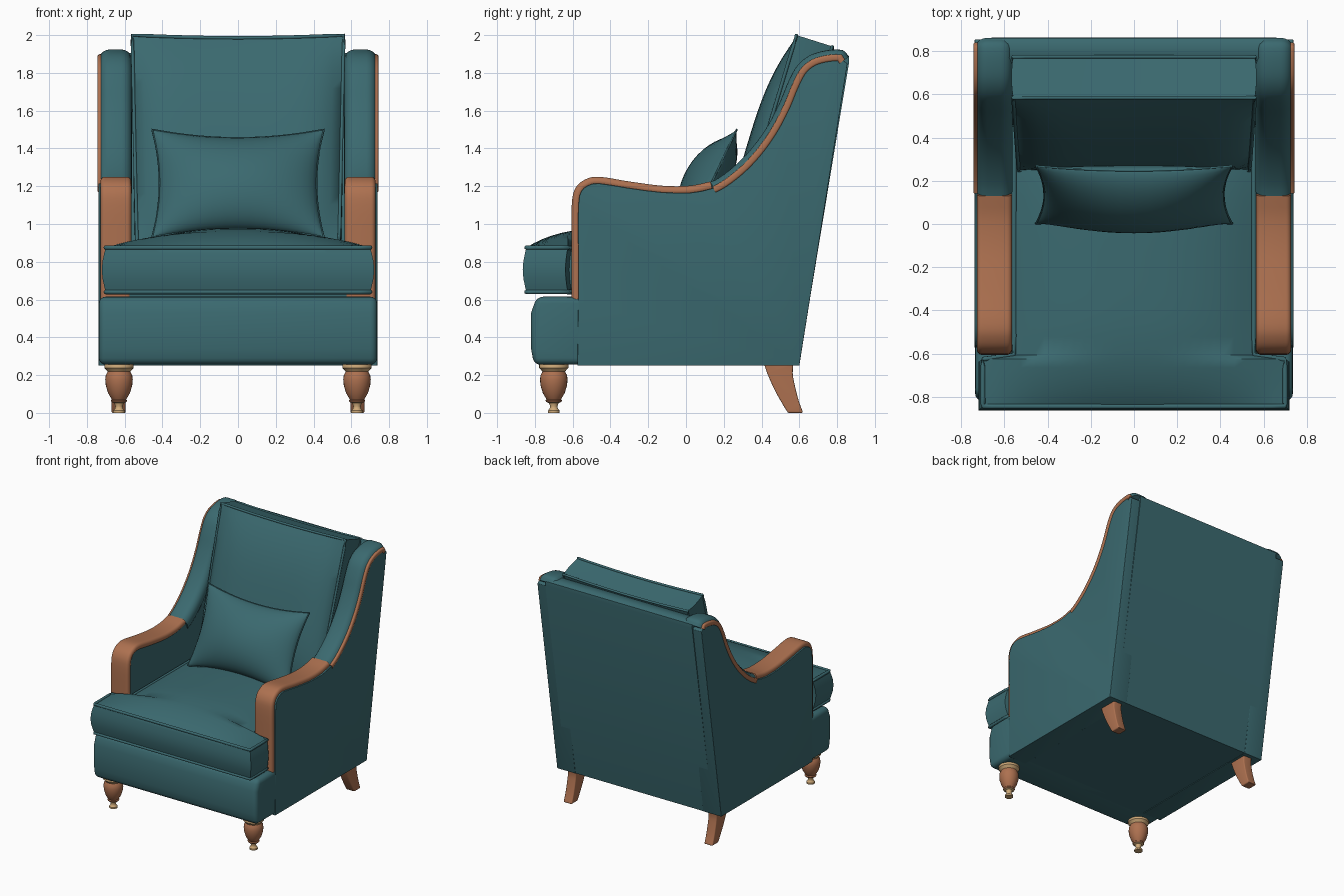
import bpy, bmesh, math
from mathutils import Vector

if "Cube" in bpy.data.objects:
    bpy.data.objects.remove(bpy.data.objects["Cube"])


def material(name, rgb):
    m = bpy.data.materials.new(name)
    m.diffuse_color = (*rgb, 1)
    m.use_nodes = True
    m.node_tree.nodes["Principled BSDF"].inputs["Base Color"].default_value = m.diffuse_color
    return m


TEAL = material("teal fabric", (0.043, 0.142, 0.160))
WOOD = material("warm wood", (0.42, 0.165, 0.08))
CREAM = material("pale wood", (0.62, 0.40, 0.19))


def finish(name, bm, mats, bevel=0, rule=None, angle=40):
    """Bevel sharp edges, turn the bmesh into a smooth-shaded object."""
    bmesh.ops.recalc_face_normals(bm, faces=bm.faces)
    if bevel:
        sharp = [e for e in bm.edges if e.is_manifold and e.calc_face_angle() > 0.6]
        bmesh.ops.bevel(bm, geom=sharp, offset=bevel, segments=4, profile=0.5,
                        affect='EDGES', clamp_overlap=True)
    if rule:
        for f in bm.faces:
            f.material_index = rule(f.calc_center_median())
    me = bpy.data.meshes.new(name)
    bm.to_mesh(me)
    bm.free()
    ob = bpy.data.objects.new(name, me)
    bpy.context.collection.objects.link(ob)
    for m in mats:
        me.materials.append(m)
    bpy.ops.object.select_all(action='DESELECT')
    ob.select_set(True)
    bpy.context.view_layer.objects.active = ob
    bpy.ops.object.shade_smooth_by_angle(angle=math.radians(angle))
    return ob


def skin(bm, rings, closed=False):
    """Join equal rings of points with quads; cap the ends, or close the loop."""
    vs = [[bm.verts.new(p) for p in r] for r in rings]
    n = len(vs[0])
    pairs = list(zip(vs, vs[1:])) + ([(vs[-1], vs[0])] if closed else [])
    for a, b in pairs:
        for i in range(n):
            bm.faces.new((a[i], a[(i + 1) % n], b[(i + 1) % n], b[i]))
    if not closed:
        bm.faces.new(vs[0])
        bm.faces.new(vs[-1])


def prism(name, yz, x0, x1, mat, bevel):
    bm = bmesh.new()
    skin(bm, [[(x, y, z) for y, z in yz] for x in (x0, x1)])
    return finish(name, bm, [mat], bevel)


def smooth_path(pts, n=4):
    """Catmull-Rom curve through 2D points."""
    p = [Vector(q) for q in pts]
    p = [2 * p[0] - p[1]] + p + [2 * p[-1] - p[-2]]
    out = []
    for a, b, c, d in zip(p, p[1:], p[2:], p[3:]):
        for k in range(n):
            t = k / n
            out.append(0.5 * (2 * b + (c - a) * t + (2 * a - 5 * b + 4 * c - d) * t ** 2
                              + (3 * b - a - 3 * c + d) * t ** 3))
    return out + [p[-2]]


def offset(path, i, d):
    """Point at depth d on the inner side of the path."""
    t = (path[min(i + 1, len(path) - 1)] - path[max(i - 1, 0)]).normalized()
    return path[i] + d * Vector((t.y, -t.x))


def sweep(name, path, section, mat):
    """Sweep a section of (x, depth) points along a path in the YZ plane."""
    bm = bmesh.new()
    skin(bm, [[(x, *offset(path, i, d)) for x, d in section] for i in range(len(path))])
    return finish(name, bm, [mat])


def rounded(s, x0, x1, d0, d1, r, n=5):
    """Rounded rectangle section, mirrored by s."""
    out = []
    for cx, cy, a0 in ((x1 - r, d1 - r, 0), (x0 + r, d1 - r, 90),
                       (x0 + r, d0 + r, 180), (x1 - r, d0 + r, 270)):
        for k in range(n + 1):
            a = math.radians(a0 + 90 * k / n)
            out.append((s * (cx + r * math.cos(a)), cy + r * math.sin(a)))
    return out


def cushion(name, us, vs, fn, ts, piping):
    """Two grids fn(u, v, t=0 and 1) joined by a wall, with piped seams."""
    bm = bmesh.new()
    nu, nv = len(us), len(vs)
    rim = ([(u, vs[0]) for u in us] + [(us[-1], v) for v in vs[1:]]
           + [(u, vs[-1]) for u in us[-2::-1]] + [(us[0], v) for v in vs[-2:0:-1]])
    for t in (0, 1):
        g = [[bm.verts.new(fn(u, v, t)) for u in us] for v in vs]
        for j in range(nv - 1):
            for i in range(nu - 1):
                bm.faces.new((g[j][i], g[j][i + 1], g[j + 1][i + 1], g[j + 1][i]))
    for ta, tb in zip(ts, ts[1:]):
        a, b = ([bm.verts.new(fn(u, v, t)) for u, v in rim] for t in (ta, tb))
        for i in range(len(rim)):
            k = (i + 1) % len(rim)
            bm.faces.new((a[i], a[k], b[k], b[i]))
    bmesh.ops.remove_doubles(bm, verts=bm.verts, dist=0.0005)
    finish(name, bm, [TEAL], angle=50)
    for t in (0, 1) if len(ts) > 1 else (0,):
        loop = [Vector(fn(u, v, t)) for u, v in rim]
        rings, n = [], len(loop)
        for i, p in enumerate(loop):
            tan = (loop[(i + 1) % n] - loop[i - 1]).normalized()
            side = tan.cross(Vector((0.1, 0.5, 0.86))).normalized()
            up = side.cross(tan)
            rings.append([p + piping * (math.cos(a) * side + math.sin(a) * up)
                          for a in (k * math.pi / 3 for k in range(6))])
        bm = bmesh.new()
        skin(bm, rings, closed=True)
        finish(name + "_piping", bm, [TEAL], angle=70)


def steps(n):
    return [-1 + 2 * i / n for i in range(n + 1)]


# Side outline: arm front, arm top, sweeping wing, top scroll
arm = smooth_path([(-0.605, 0.59), (-0.605, 0.85), (-0.605, 1.10), (-0.585, 1.19),
                   (-0.535, 1.235), (-0.46, 1.25), (-0.30, 1.225), (-0.12, 1.202),
                   (0.02, 1.203), (0.13, 1.225)])
wing = smooth_path([(0.02, 1.20), (0.13, 1.222), (0.23, 1.285), (0.33, 1.38), (0.42, 1.50),
                    (0.49, 1.63), (0.54, 1.75), (0.59, 1.84), (0.66, 1.895), (0.75, 1.92),
                    (0.83, 1.92), (0.862, 1.885)])
outline = arm[:-5] + wing

# Arm and wing sides, mirrored
for s, tag in ((-1, "left"), (1, "right")):
    panel = [offset(outline, i, 0.035) for i in range(0, len(outline), 2)]
    panel += [Vector((0.855, 1.85)), Vector((0.60, 0.25)), Vector((-0.575, 0.25))]
    prism(f"{tag}_side_panel", panel, s * 0.575, s * 0.738, TEAL, 0.016)
    sweep(f"{tag}_armrest", arm, rounded(s, 0.565, 0.728, 0, 0.05, 0.024), WOOD)
    sweep(f"{tag}_wing_roll", wing[4:], rounded(s, 0.562, 0.735, 0, 0.12, 0.055), TEAL)
    sweep(f"{tag}_wing_trim", wing[4:], rounded(s, 0.71, 0.744, 0.025, 0.062, 0.012, 3), WOOD)

# Reclined back, full width between the wings
prism("back_panel", [(0.598, 0.252), (0.864, 1.86), (0.862, 1.89), (0.84, 1.905), (0.77, 1.905),
                     (0.70, 1.85), (0.42, 0.6), (0.40, 0.252)], -0.66, 0.66, TEAL, 0)

# Base: padded front rail and the frame under the seat
prism("front_rail", [(-0.805, 0.255), (-0.82, 0.34), (-0.82, 0.53), (-0.79, 0.615),
                     (-0.50, 0.615), (-0.50, 0.255)], -0.736, 0.736, TEAL, 0.035)
prism("seat_frame", [(-0.6, 0.255), (-0.6, 0.66), (0.5, 0.66), (0.56, 0.255)],
      -0.65, 0.65, TEAL, 0)


# T-shaped seat cushion with a crowned top
def seat_fn(u, v, t):
    half = 0.70 if v < -0.64 else 0.555
    k = 1 + 0.03 * math.sin(math.pi * t)
    crown = (1 - abs(u) ** 2.5) * (1 - abs(v) ** 4)
    z = 0.875 - 0.235 * t + (0.105 * crown if t == 0 else -0.01 * crown)
    return (u * half * k, -0.2 + v * 0.645 * k, z)


cushion("seat_cushion", steps(24),
        [-1, -0.98, -0.94, -0.88, -0.8, -0.72, -0.66, -0.63] + [-0.5 + 0.1 * i for i in range(16)],
        seat_fn, [0, 0.12, 0.3, 0.5, 0.7, 0.88, 1], 0.012)


# Back cushion leaning on the back panel
def back_fn(u, v, t):
    h = (v + 1) / 2
    k = 1 + 0.015 * math.sin(math.pi * t)
    puff = (1 - u ** 6) * (1 - abs(v) ** 3) * (0.09 if t == 0 else 0)
    y = 0.25 + 0.335 * h + 0.19 * t - puff
    z = 0.88 + 1.105 * h - 0.06 * t + 0.015 * u * u * h
    return (u * (0.535 + 0.025 * h) * k, y, z)


cushion("back_cushion", steps(20), steps(20), back_fn, [0, 0.15, 0.35, 0.5, 0.65, 0.85, 1], 0.010)


# Lumbar pillow with pinched corners
def pillow_fn(u, v, t):
    puff = (1 - u * u) ** 0.6 * (1 - v * v) ** 0.6 * 0.16 * (1 if t == 0 else -0.6)
    w = v * (0.285 - 0.045 * (1 - u * u))
    x = u * (0.455 - 0.04 * (1 - v * v))
    return (x, 0.135 + 0.47 * w - 0.9 * puff, 1.215 + w + 0.3 * puff)


edge = [math.sin(math.pi / 2 * s) for s in steps(20)]
cushion("lumbar_pillow", edge, edge, pillow_fn, [0], 0.005)

# Legs: turned at the front, sabre-shaped at the back
turned = [(0.072, 0.27), (0.078, 0.262), (0.078, 0.238), (0.066, 0.226), (0.060, 0.218),
          (0.070, 0.20), (0.073, 0.175), (0.070, 0.145), (0.058, 0.105), (0.042, 0.078),
          (0.038, 0.072), (0.044, 0.066), (0.040, 0.058), (0.026, 0.052), (0.019, 0.035),
          (0.022, 0.022), (0.031, 0.012), (0.031, 0.0)]
sabre = smooth_path([(0.41, 0.27), (0.43, 0.21), (0.47, 0.12), (0.515, 0.04), (0.54, 0.0)], 3)
sabre += smooth_path([(0.62, 0.0), (0.595, 0.07), (0.575, 0.15), (0.565, 0.21), (0.57, 0.27)], 3)
for s, tag in ((-1, "left"), (1, "right")):
    bm = bmesh.new()
    skin(bm, [[(s * 0.63 + r * math.cos(a), -0.70 + r * math.sin(a), z)
               for a in (k * math.tau / 24 for k in range(24))] for r, z in turned])
    finish(f"{tag}_front_leg", bm, [WOOD, CREAM],
           rule=lambda c: 1 if c.z > 0.222 or c.z < 0.055 else 0)
    prism(f"{tag}_back_leg", sabre, s * 0.595, s * 0.67, WOOD, 0.008)
